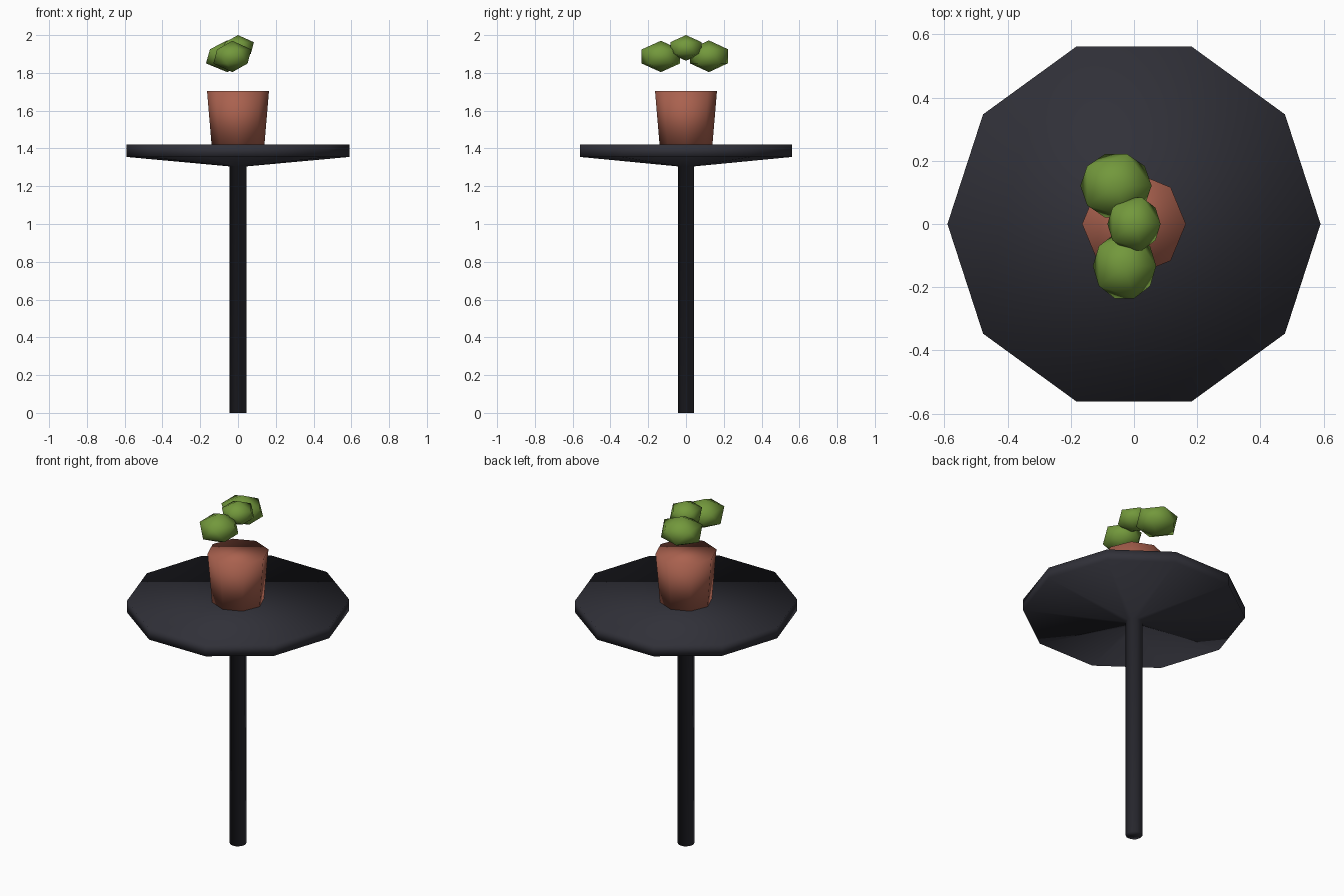
import bpy
import bmesh
from math import cos, sin, tau

if "Cube" in bpy.data.objects:
    bpy.data.objects.remove(bpy.data.objects["Cube"], do_unlink=True)


def make_material(name, rgb):
    mat = bpy.data.materials.new(name)
    mat.use_nodes = True
    mat.diffuse_color = (*rgb, 1)
    mat.node_tree.nodes["Principled BSDF"].inputs["Base Color"].default_value = (*rgb, 1)
    return mat


def finish(bm, name, mat):
    """Turn a bmesh into a fully smooth-shaded object."""
    bmesh.ops.recalc_face_normals(bm, faces=bm.faces)
    for face in bm.faces:
        face.smooth = True
    mesh = bpy.data.meshes.new(name)
    bm.to_mesh(mesh)
    bm.free()
    mesh.materials.append(mat)
    obj = bpy.data.objects.new(name, mesh)
    bpy.context.collection.objects.link(obj)
    return obj


def lathe(name, profile, sides, mat):
    """Closed, capped solid from (radius, height) pairs, bottom to top."""
    bm = bmesh.new()
    rings = [[bm.verts.new((r * cos(tau * i / sides), r * sin(tau * i / sides), z))
              for i in range(sides)] for r, z in profile]
    for low, high in zip(rings, rings[1:]):
        for i in range(sides):
            j = (i + 1) % sides
            bm.faces.new((low[i], low[j], high[j], high[i]))
    bm.faces.new(rings[0][::-1])
    bm.faces.new(rings[-1])
    return finish(bm, name, mat)


def leaf_clump(name, centre, size, mat):
    """Squashed icosahedron."""
    bm = bmesh.new()
    bmesh.ops.create_icosphere(bm, subdivisions=1, radius=1)
    bmesh.ops.scale(bm, vec=size, verts=bm.verts)
    obj = finish(bm, name, mat)
    obj.location = centre
    return obj


charcoal = make_material("charcoal", (0.03, 0.03, 0.04))
terracotta = make_material("terracotta", (0.40, 0.12, 0.077))
leaf_green = make_material("leaf green", (0.17, 0.315, 0.045))

# Pedestal table: pole, sloped underside, rim and flat top in one piece
lathe("table", [(0.045, 0), (0.045, 1.305), (0.59, 1.355), (0.59, 1.42)], 10, charcoal)

# Tapered pot
lathe("pot", [(0.14, 1.42), (0.164, 1.705)], 8, terracotta)

# Foliage above the pot
leaf_clump("leaf_clump_top", (0, 0, 1.932), (0.094, 0.098, 0.068), leaf_green)
leaf_clump("leaf_clump_front", (-0.03, -0.133, 1.887), (0.112, 0.12, 0.083), leaf_green)
leaf_clump("leaf_clump_back", (-0.057, 0.121, 1.888), (0.126, 0.118, 0.084), leaf_green)
